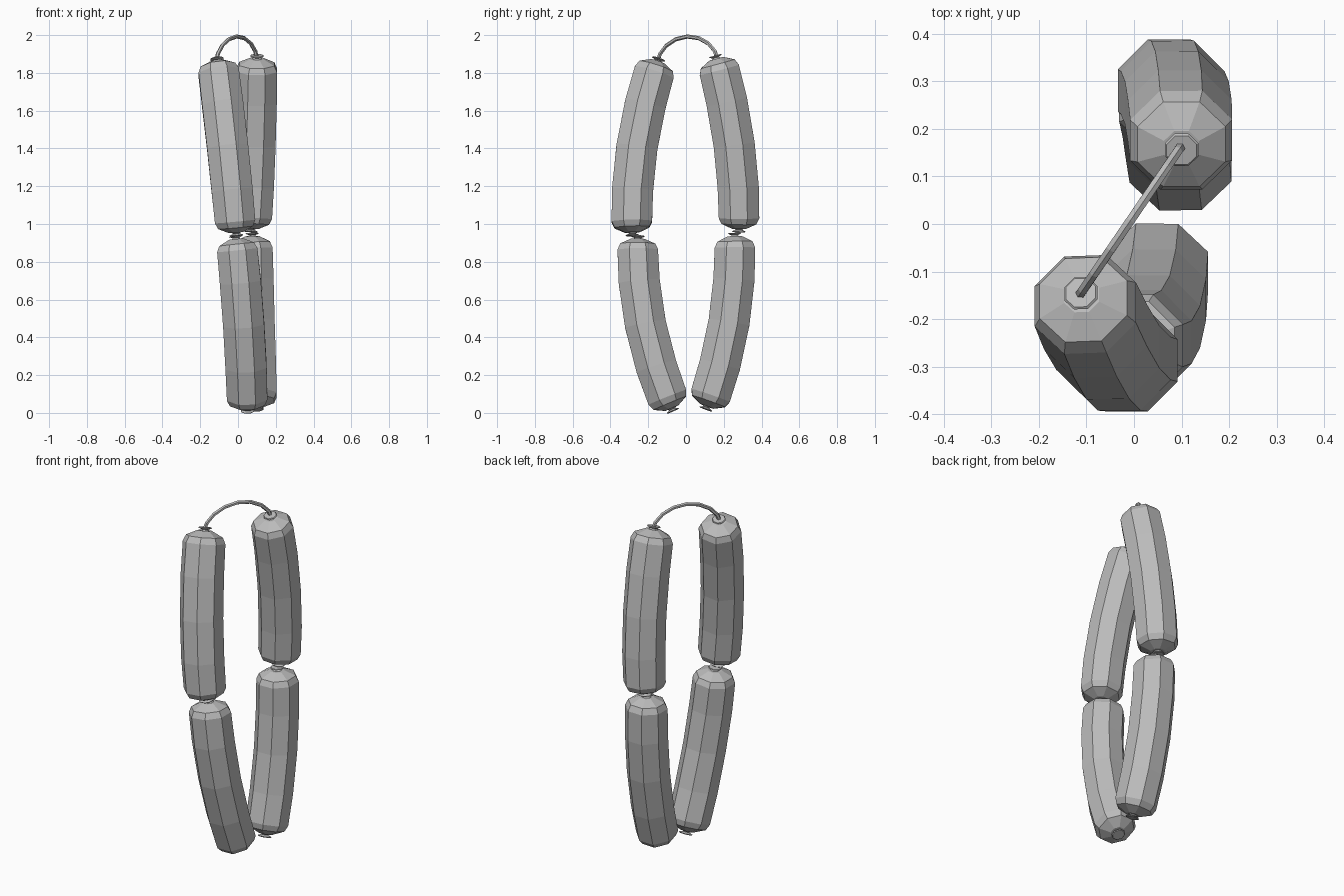
import bpy, bmesh, math
from mathutils import Vector

cube = bpy.data.objects.get("Cube")
if cube:
    bpy.data.objects.remove(cube)

grey = bpy.data.materials.new("plain grey")
grey.use_nodes = True
colour = (0.5, 0.5, 0.5, 1)
grey.diffuse_color = colour
grey.node_tree.nodes["Principled BSDF"].inputs["Base Color"].default_value = colour


def sweep(name, rings, sides):
    """Skin flat-sided rings given as (centre, direction, radius)."""
    bm = bmesh.new()
    loops = []
    for centre, direction, radius in rings:
        d = direction.normalized()
        u = Vector((1, 0, 0))
        if abs(d.z) < 0.8 or sides < 8:
            u = Vector((0.8, -0.6, 0))
        u = (u - d * u.dot(d)).normalized()
        v = d.cross(u)
        loop = []
        for i in range(sides):
            a = 2 * math.pi * (i + 0.5) / sides
            loop.append(bm.verts.new(centre + radius * (u * math.cos(a) + v * math.sin(a))))
        loops.append(loop)
    for a, b in zip(loops, loops[1:]):
        for i in range(sides):
            j = (i + 1) % sides
            bm.faces.new((a[i], a[j], b[j], b[i]))
    bm.faces.new(loops[0])
    bm.faces.new(loops[-1])
    bmesh.ops.recalc_face_normals(bm, faces=bm.faces)
    mesh = bpy.data.meshes.new(name)
    bm.to_mesh(mesh)
    bm.free()
    mesh.materials.append(grey)
    obj = bpy.data.objects.new(name, mesh)
    bpy.context.collection.objects.link(obj)


# Body profile: (fraction of length, radius)
BODY = [(0, 0.04), (0.03, 0.1), (0.065, 0.116), (0.25, 0.118), (0.5, 0.118),
        (0.75, 0.118), (0.935, 0.116), (0.97, 0.1), (1, 0.04)]
# Flared tie profile: (distance beyond the tip, radius)
TIE = [(-0.004, 0.03), (0.006, 0.018), (0.014, 0.038), (0.018, 0.034)]


def sausage(name, top, middle, bottom):
    a, m, b = Vector(top), Vector(middle), Vector(bottom)

    def point(t):
        return a * (2 * t - 1) * (t - 1) + m * 4 * t * (1 - t) + b * t * (2 * t - 1)

    def tangent(t):
        return a * (4 * t - 3) + m * (4 - 8 * t) + b * (4 * t - 1)

    sweep(name, [(point(t), tangent(t), r) for t, r in BODY], 8)
    for end, t, sign in (("top", 0, -1), ("bottom", 1, 1)):
        out = tangent(t).normalized() * sign
        sweep(f"{name}_{end}_tie", [(point(t) + out * s, out, r) for s, r in TIE], 8)


# Four curved links, two in each hanging strand
sausage("upper_front_sausage", (-0.11, -0.15, 1.86), (-0.055, -0.26, 1.405), (-0.01, -0.285, 0.955))
sausage("lower_front_sausage", (-0.01, -0.255, 0.92), (0.03, -0.215, 0.47), (0.05, -0.075, 0.025))
sausage("upper_back_sausage", (0.1, 0.16, 1.875), (0.09, 0.255, 1.42), (0.07, 0.28, 0.975))
sausage("lower_back_sausage", (0.075, 0.258, 0.935), (0.085, 0.228, 0.48), (0.1, 0.11, 0.035))

# Arched string joining the two strands
start, end = Vector((-0.115, -0.15, 1.86)), Vector((0.1, 0.165, 1.875))
path = []
for i in range(9):
    t = (1 - math.cos(math.pi * i / 8)) / 2
    p = start.lerp(end, t)
    p.z += 0.125 * math.sin(math.pi * i / 8) ** 1.2
    path.append(p)
rings = []
for i, p in enumerate(path):
    rings.append((p, path[min(i + 1, 8)] - path[max(i - 1, 0)], 0.011))
sweep("hanging_string", rings, 6)
